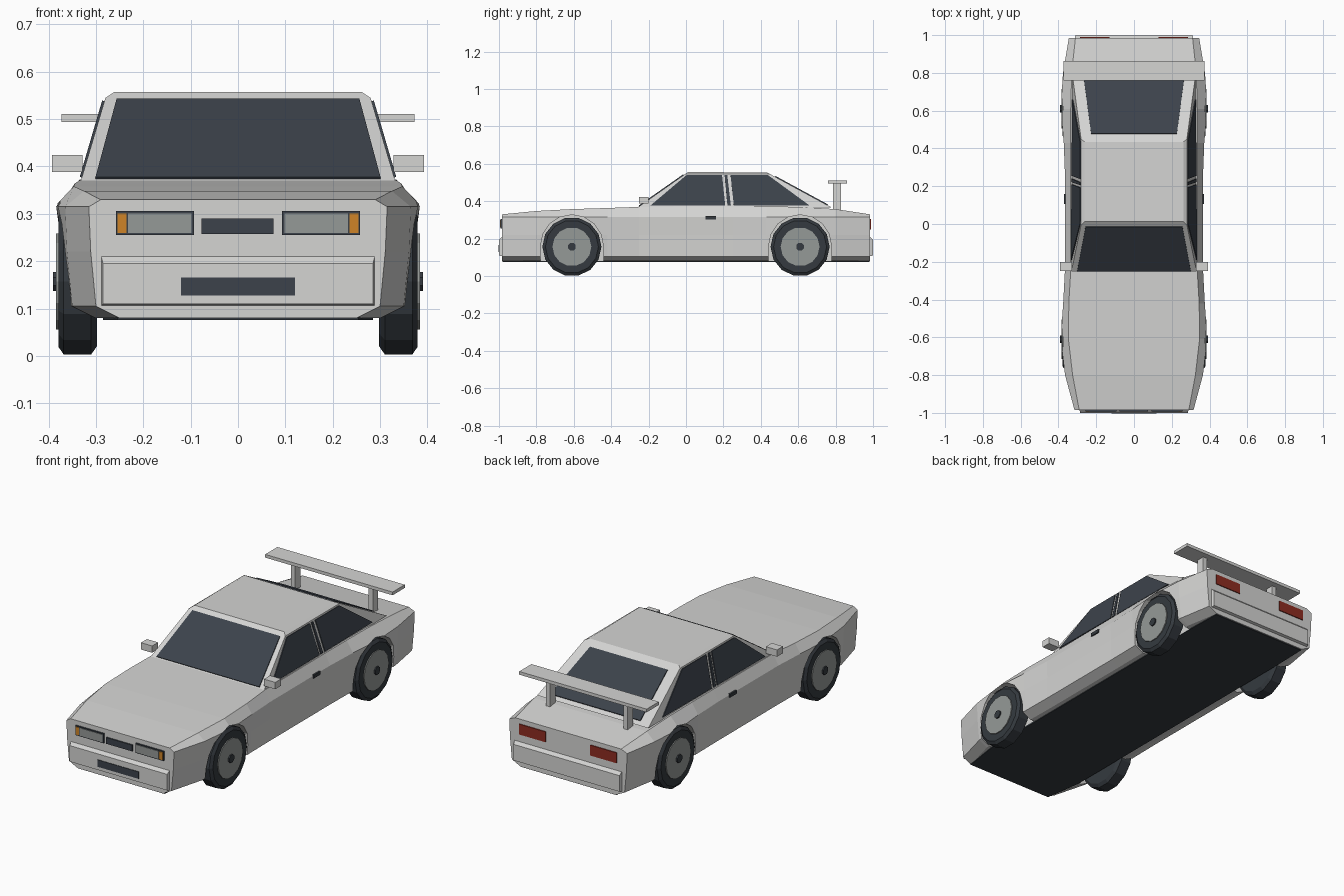
import bpy, bmesh
from math import sin, cos, pi
from mathutils import Vector

if "Cube" in bpy.data.objects:
    bpy.data.objects.remove(bpy.data.objects["Cube"])


def material(name, *rgb):
    m = bpy.data.materials.new(name)
    m.use_nodes = True
    m.diffuse_color = (*rgb, 1)
    m.node_tree.nodes["Principled BSDF"].inputs["Base Color"].default_value = (*rgb, 1)
    return m


PAINT = material("light grey paint", .66, .66, .65)
GLASS = material("dark glass", .045, .055, .07)
RUBBER = material("black rubber", .035, .042, .05)
ALLOY = material("grey alloy", .3, .32, .31)
ORANGE = material("orange lens", .62, .23, .02)
RED = material("red lens", .27, .025, .015)


def loft(name, rings, mat):
    """Skin closed rings of equal size and cap both ends."""
    bm = bmesh.new()
    rows = [[bm.verts.new(p) for p in ring] for ring in rings]
    n = len(rows[0])
    for a, b in zip(rows, rows[1:]):
        for i in range(n):
            j = (i + 1) % n
            bm.faces.new((a[i], a[j], b[j], b[i]))
    bm.faces.new(rows[0])
    bm.faces.new(rows[-1])
    bmesh.ops.recalc_face_normals(bm, faces=bm.faces)
    mesh = bpy.data.meshes.new(name)
    bm.to_mesh(mesh)
    bm.free()
    mesh.materials.append(mat)
    obj = bpy.data.objects.new(name, mesh)
    bpy.context.collection.objects.link(obj)
    return obj


def box(name, x, y, z, mat):
    return loft(name, [[(x[0], y[0], h), (x[1], y[0], h), (x[1], y[1], h), (x[0], y[1], h)]
                       for h in z], mat)


def disc(name, steps, y, z, mat, sides=14):
    """Turned part along x from (x, radius) steps."""
    return loft(name, [[(x, y + r * sin(2 * pi * (i + .5) / sides), z + r * cos(2 * pi * (i + .5) / sides))
                        for i in range(sides)] for x, r in steps], mat)


def panel(name, quad, uv, mat, out, thick=.005):
    """Thin plate laid on a quad (bottom a, b, top c, d) at the given u, v corners."""
    a, b, c, d = map(Vector, quad)
    normal = (b - a).cross(d - a).normalized()
    if normal.dot(Vector(out)) < 0:
        normal = -normal
    pts = [a.lerp(b, u).lerp(d.lerp(c, u), v) for u, v in uv]
    return loft(name, [[p + normal * t for p in pts] for t in (-.002, thick)], mat)


# Body shell: y, deck height, deck / shoulder / sill half widths
stations = [
    (-.985, .33, .29, .315, .30),
    (-.80, .348, .325, .365, .35),
    (-.61, .358, .347, .388, .368),
    (-.42, .364, .345, .375, .362),
    (-.25, .37, .335, .366, .36),
    (.25, .372, .335, .365, .36),
    (.43, .372, .335, .372, .362),
    (.61, .37, .335, .388, .368),
    (.80, .358, .33, .376, .362),
    (.985, .33, .31, .345, .33),
]
rings = []
for y, top, deck, shoulder, sill in stations:
    half = [(sill - .05, .08), (sill, .105), (shoulder - .004, .22), (shoulder, .315), (deck, top)]
    rings.append([(x, y, z) for x, z in half] + [(-x, y, z) for x, z in reversed(half)])
body = loft("body_shell", rings, PAINT)

# Wheel arches cut from the shell
for side in (-1, 1):
    for y in (-.61, .61):
        arch = [(y - .168, -.05), (y - .168, .16)]
        arch += [(y - .168 * cos(pi * k / 8), .16 + .168 * sin(pi * k / 8)) for k in range(1, 8)]
        arch += [(y + .168, .16), (y + .168, -.05)]
        cutter = loft("arch_cutter", [[(side * x, a, b) for a, b in arch] for x in (.285, .5)], PAINT)
        cutter.hide_render = True
        mod = body.modifiers.new("arch", "BOOLEAN")
        mod.object, mod.operation, mod.solver = cutter, "DIFFERENCE", "EXACT"
        bpy.context.view_layer.objects.active = body
        bpy.ops.object.modifier_apply(modifier=mod.name)
        bpy.data.objects.remove(cutter)

        # Wheels
        disc("tyre", [(side * x, r) for x, r in ((.298, .14), (.31, .158), (.368, .158), (.379, .142))],
             y, .157, RUBBER)
        disc("rim", [(side * .37, .104), (side * .384, .104)], y, .157, ALLOY)
        disc("hub", [(side * .38, .022), (side * .391, .022)], y, .157, RUBBER, 8)

# Dark underside
loft("floor_pan", [[(-.255, -.98, z), (.255, -.98, z), (.285, -.78, z), (.285, .8, z),
                    (.28, .98, z), (-.28, .98, z), (-.285, .8, z), (-.285, -.78, z)]
                   for z in (.076, .084)], RUBBER)

# Bumpers
for name, s, w in (("front_bumper", -1, .285), ("rear_bumper", 1, .31)):
    loft(name, [[(-w - .005, s * .98, .105), (w + .005, s * .98, .105),
                 (w + .005, s * .98, .215), (-w - .005, s * .98, .215)],
                [(-w, s * 1.0, .11), (w, s * 1.0, .11), (w, s * 1.0, .195), (-w, s * 1.0, .195)]], PAINT)

# Cabin
base = [(-.333, -.26, .366), (.333, -.26, .366), (.325, .78, .366), (-.325, .78, .366)]
roof = [(-.28, -.005, .545), (.28, -.005, .545), (.28, .45, .545), (-.28, .45, .545)]
crown = [(-.262, .012, .557), (.262, .012, .557), (.262, .435, .553), (-.262, .435, .553)]
loft("cabin", [base, roof, crown], PAINT)

# Windows
screen = (base[0], base[1], roof[1], roof[0])
panel("windscreen", screen, [(.045, .04), (.955, .04), (.955, .97), (.045, .97)], GLASS, (0, -1, 1))
rear = (base[3], base[2], roof[2], roof[3])
panel("rear_window", rear, [(.09, .07), (.91, .07), (.9, .92), (.1, .92)], GLASS, (0, 1, 1))
for i, j, s in ((0, 3, -1), (1, 2, 1)):
    flank = (base[i], base[j], roof[j], roof[i])
    for name, uv in (
        ("front_side_window", [(.055, .06), (.452, .06), (.435, .96), (.035, .96)]),
        ("pillar_window", [(.464, .06), (.482, .06), (.493, .96), (.463, .96)]),
        ("rear_side_window", [(.498, .06), (.90, .06), (.95, .96), (.53, .96)]),
    ):
        panel(name, flank, uv, GLASS, (s, 0, .3))

# Lights, mirrors, handles and wing posts on both sides
for s in (-1, 1):
    box("headlight_frame", sorted((s * .093, s * .258)), (-.992, -.98), (.255, .306), GLASS)
    box("headlight_lens", sorted((s * .098, s * .232)), (-.995, -.985), (.26, .301), ALLOY)
    box("indicator", sorted((s * .235, s * .254)), (-.995, -.985), (.26, .301), ORANGE)
    box("tail_light", sorted((s * .13, s * .285)), (.98, .99), (.25, .305), RED)
    box("mirror", sorted((s * .328, s * .393)), (-.25, -.20), (.388, .424), PAINT)
    box("door_handle", sorted((s * .355, s * .371)), (.105, .16), (.303, .321), RUBBER)
    box("wing_post", sorted((s * .215, s * .24)), (.785, .83), (.34, .5), PAINT)

# Grille, lower vent and rear wing
box("grille", (-.077, .075), (-.992, -.98), (.257, .29), GLASS)
box("lower_vent", (-.12, .12), (-1.003, -.99), (.128, .165), GLASS)
box("rear_wing", (-.373, .373), (.76, .862), (.494, .511), PAINT)
